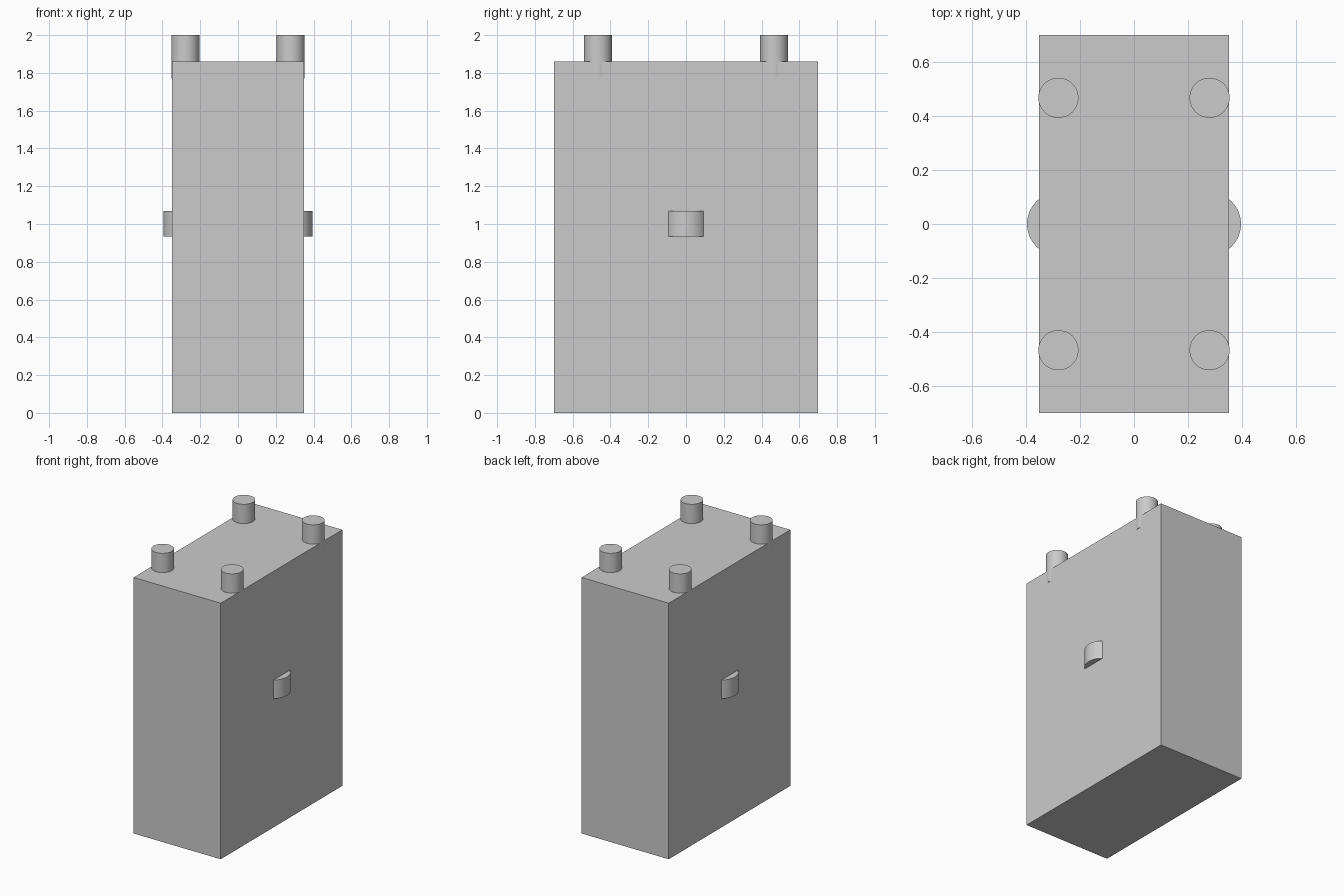
import bpy

cube = bpy.data.objects.get("Cube")
if cube:
    bpy.data.objects.remove(cube, do_unlink=True)

grey = bpy.data.materials.new("light_grey")
grey.use_nodes = True
colour = (0.6, 0.6, 0.6, 1.0)
grey.diffuse_color = colour
grey.node_tree.nodes["Principled BSDF"].inputs["Base Color"].default_value = colour


def cylinder(name, x, y, radius, bottom, top):
    """Upright smooth cylinder between two heights."""
    bpy.ops.mesh.primitive_cylinder_add(
        vertices=64, radius=radius, depth=top - bottom,
        location=(x, y, (bottom + top) / 2))
    obj = bpy.context.object
    obj.name = name
    obj.data.materials.append(grey)
    bpy.ops.object.shade_smooth_by_angle()
    return obj


# Main block
bpy.ops.mesh.primitive_cube_add(size=1, location=(0, 0, 0.93))
body = bpy.context.object
body.name = "body_block"
body.scale = (0.70, 1.396, 1.86)
bpy.ops.object.transform_apply(location=False, rotation=False, scale=True)
body.data.materials.append(grey)

for side, sx in (("left", 1), ("right", -1)):
    # Top pegs, sunk into the block and just breaking through its side
    for end, sy in (("front", -1), ("back", 1)):
        cylinder(f"{end}_{side}_peg", sx * 0.279, sy * 0.466, 0.074, 1.77, 2.0)
    # Rounded side lug, mostly buried in the block
    cylinder(f"{side}_lug", sx * 0.278, 0, 0.117, 0.935, 1.07)
